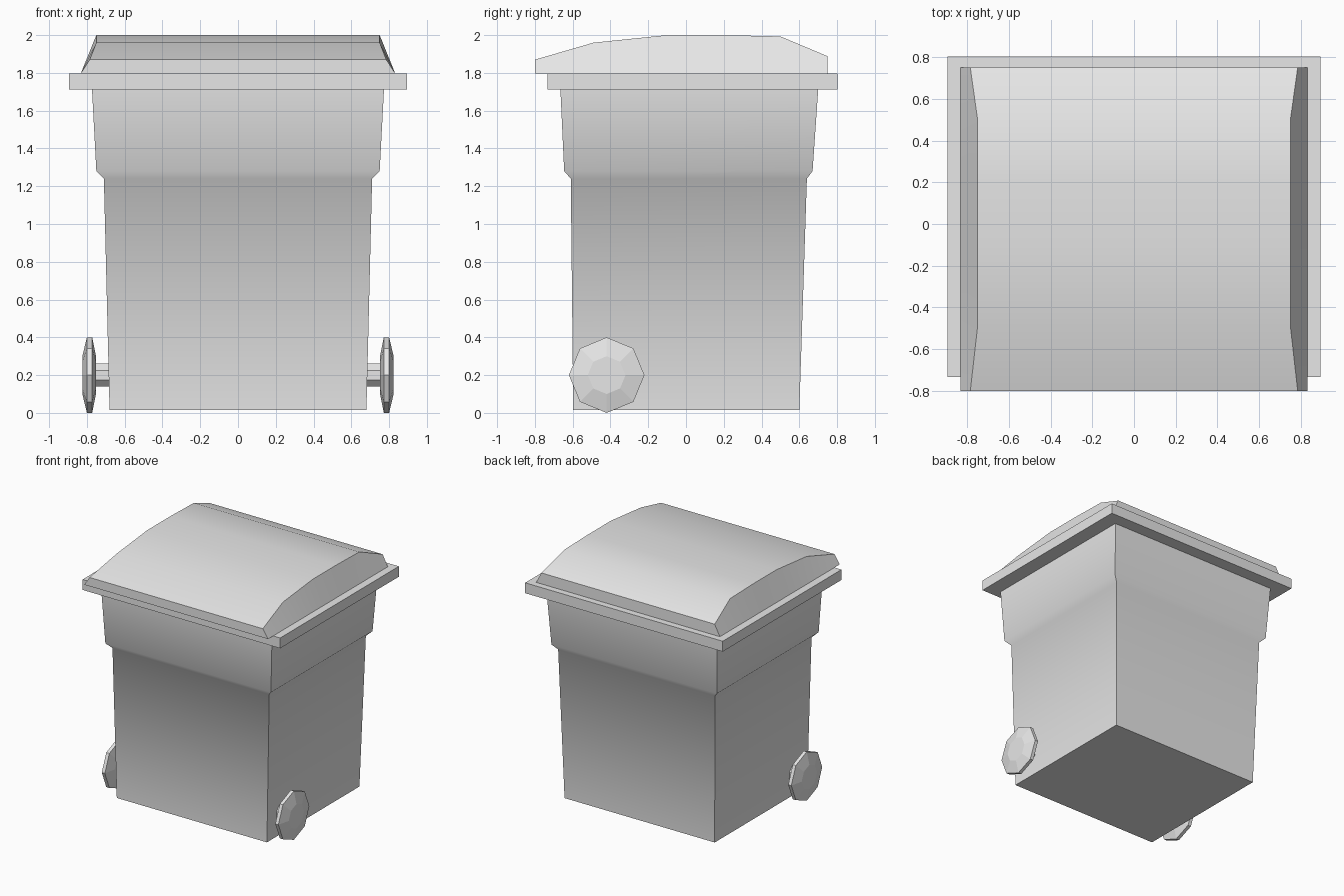
import bpy, bmesh
from math import cos, sin, pi, radians

cube = bpy.data.objects.get("Cube")
if cube:
    bpy.data.objects.remove(cube, do_unlink=True)

grey = bpy.data.materials.new("light_grey_plastic")
grey.use_nodes = True
colour = (0.8, 0.8, 0.8, 1)
grey.diffuse_color = colour
grey.node_tree.nodes["Principled BSDF"].inputs["Base Color"].default_value = colour


def loft(name, rings, smooth_angle=None):
    """Skin equal-length rings of points and cap both ends."""
    bm = bmesh.new()
    loops = [[bm.verts.new(p) for p in ring] for ring in rings]
    for a, b in zip(loops, loops[1:]):
        n = len(a)
        for i in range(n):
            j = (i + 1) % n
            bm.faces.new((a[i], a[j], b[j], b[i]))
    bm.faces.new(loops[0])
    bm.faces.new(loops[-1])
    bmesh.ops.recalc_face_normals(bm, faces=bm.faces)
    mesh = bpy.data.meshes.new(name)
    bm.to_mesh(mesh)
    bm.free()
    mesh.materials.append(grey)
    if smooth_angle:
        mesh.shade_smooth()
        mesh.set_sharp_from_angle(angle=radians(smooth_angle))
    obj = bpy.data.objects.new(name, mesh)
    bpy.context.collection.objects.link(obj)
    return obj


def rect(z, half_x, front, back):
    return [(-half_x, front, z), (half_x, front, z),
            (half_x, back, z), (-half_x, back, z)]


def octagon(x, radius, phase=0.0):
    y, z = -0.42, 0.2
    return [(x, y + radius * cos(phase + i * pi / 4),
             z + radius * sin(phase + i * pi / 4)) for i in range(8)]


# Tapered body with a stepped-out upper band
loft("bin_body", [rect(0.015, 0.68, -0.597, 0.6),
                  rect(1.24, 0.71, -0.61, 0.64),
                  rect(1.28, 0.75, -0.645, 0.67),
                  rect(1.715, 0.773, -0.665, 0.7)], 60)

# Rim around the opening
loft("rim", [rect(1.713, 0.895, -0.733, 0.803),
             rect(1.798, 0.895, -0.733, 0.803)])

# Domed lid: y, top height, half width at the top
lid_profile = [(-0.8, 1.87, 0.785), (-0.49, 1.96, 0.75), (-0.1, 2.0, 0.75),
               (0.2, 2.0, 0.75), (0.5, 1.993, 0.75), (0.75, 1.888, 0.785)]
loft("lid", [[(-0.832, y, 1.798), (-w, y, z), (w, y, z), (0.832, y, 1.798)]
             for y, z, w in lid_profile], 40)

# Axle and two dished wheels
loft("axle", [octagon(-0.77, 0.066, pi / 8), octagon(0.77, 0.066, pi / 8)])
for side, label in ((1, "left"), (-1, "right")):
    loft(label + "_wheel", [octagon(side * x, r) for x, r in
                            ((0.752, 0.1), (0.772, 0.2),
                             (0.8, 0.2), (0.824, 0.1))])
